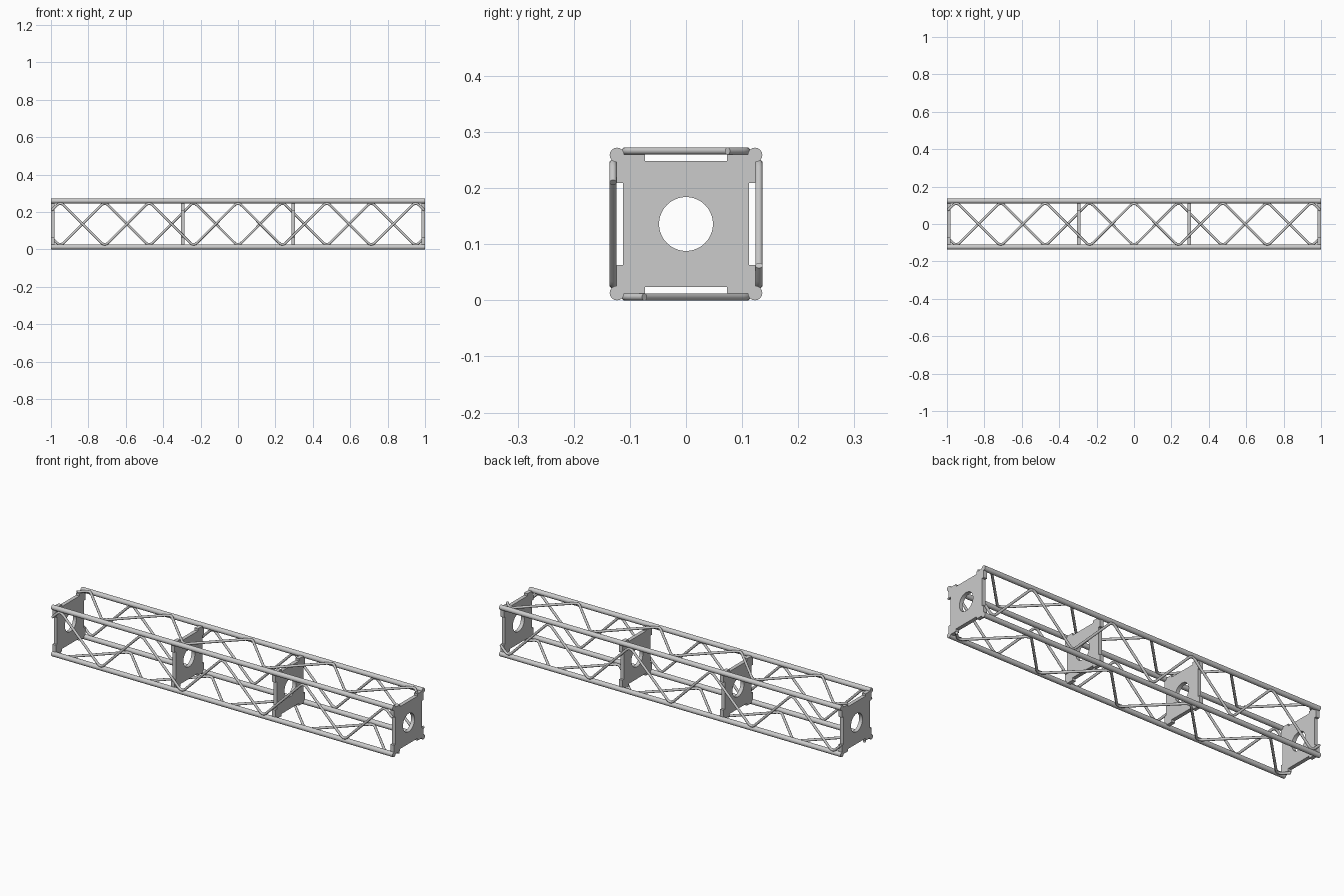
import bpy
from math import sin, cos, pi, radians
from mathutils import Vector

if "Cube" in bpy.data.objects:
    bpy.data.objects.remove(bpy.data.objects["Cube"])

MID = 0.136        # height of the truss axis
CHORD = 0.123      # chord offset from the axis
LACE = 0.130       # lacing plane offset from the axis
AMP = 0.119        # sharp zigzag amplitude before rounding
STEP = 0.2375      # distance between zigzag peaks
END = 0.995


def to_mesh(curve, name):
    """Turn a curve into a smooth-shaded mesh object."""
    ob = bpy.data.objects.new(name, curve)
    bpy.context.collection.objects.link(ob)
    bpy.ops.object.select_all(action='DESELECT')
    ob.select_set(True)
    bpy.context.view_layer.objects.active = ob
    bpy.ops.object.convert(target='MESH')
    ob = bpy.context.object
    bpy.ops.object.shade_smooth_by_angle(angle=radians(35))
    return ob


def add_spline(curve, pts, cyclic=False):
    s = curve.splines.new('POLY')
    s.points.add(len(pts) - 1)
    for p, co in zip(s.points, pts):
        p.co = (*co, 1)
    s.use_cyclic_u = cyclic


def rod(name, pts, radius, res):
    c = bpy.data.curves.new(name, 'CURVE')
    c.dimensions = '3D'
    c.bevel_depth = radius
    c.bevel_resolution = res
    c.use_fill_caps = True
    add_spline(c, pts)
    return to_mesh(c, name)


def rounded(pts, cut=0.029, n=6):
    """Round inner corners of a 2D polyline with quadratic arcs."""
    out = [pts[0]]
    for a, b, c in zip(pts, pts[1:], pts[2:]):
        p, q = b + (a - b).normalized() * cut, b + (c - b).normalized() * cut
        for i in range(n + 1):
            t = i / n
            out.append(p * (1 - t) ** 2 + b * 2 * t * (1 - t) + q * t * t)
    return out + [pts[-1]]


# Four main chords
for sy in (-1, 1):
    for sz in (-1, 1):
        y, z = sy * CHORD, MID + sz * CHORD
        rod("chord", [(-1, y, z), (1, y, z)], 0.013, 6)

# Zigzag lacing, one bent rod per side
end_v = AMP - (END - 4 * STEP) * 2 * AMP / STEP
zig = [Vector((-END, end_v))]
zig += [Vector((k * STEP, AMP if k % 2 == 0 else -AMP)) for k in range(-4, 5)]
zig += [Vector((END, end_v))]
zig = rounded(zig)
rod("lacing_front", [(p.x, -LACE, MID + p.y) for p in zig], 0.0065, 4)
rod("lacing_back", [(p.x, LACE, MID - p.y) for p in zig], 0.0065, 4)
rod("lacing_top", [(p.x, p.y, MID + LACE) for p in zig], 0.0065, 4)
rod("lacing_bottom", [(p.x, -p.y, MID - LACE) for p in zig], 0.0065, 4)

# Plates with notched edges and a round hole
N, I, O = 0.073, 0.112, 0.124
side = [(-O, -O), (-N, -O), (-N, -I), (N, -I), (N, -O)]
outline = []
for _ in range(4):
    outline += [(x, y, 0) for x, y in side]
    side = [(-y, x) for x, y in side]
hole = [(0.048 * cos(2 * pi * i / 48), 0.048 * sin(2 * pi * i / 48), 0) for i in range(48)]
c = bpy.data.curves.new("plate", 'CURVE')
c.dimensions = '2D'
c.fill_mode = 'BOTH'
c.extrude = 0.01
add_spline(c, outline, True)
add_spline(c, hole, True)
plate = to_mesh(c, "end_plate_left")
plate.rotation_euler = (pi / 2, 0, pi / 2)
plate.location = (-0.99, 0, MID)
for name, x in (("inner_plate_left", -0.296), ("inner_plate_right", 0.296), ("end_plate_right", 0.99)):
    ob = plate.copy()
    ob.name = name
    ob.location.x = x
    bpy.context.collection.objects.link(ob)
